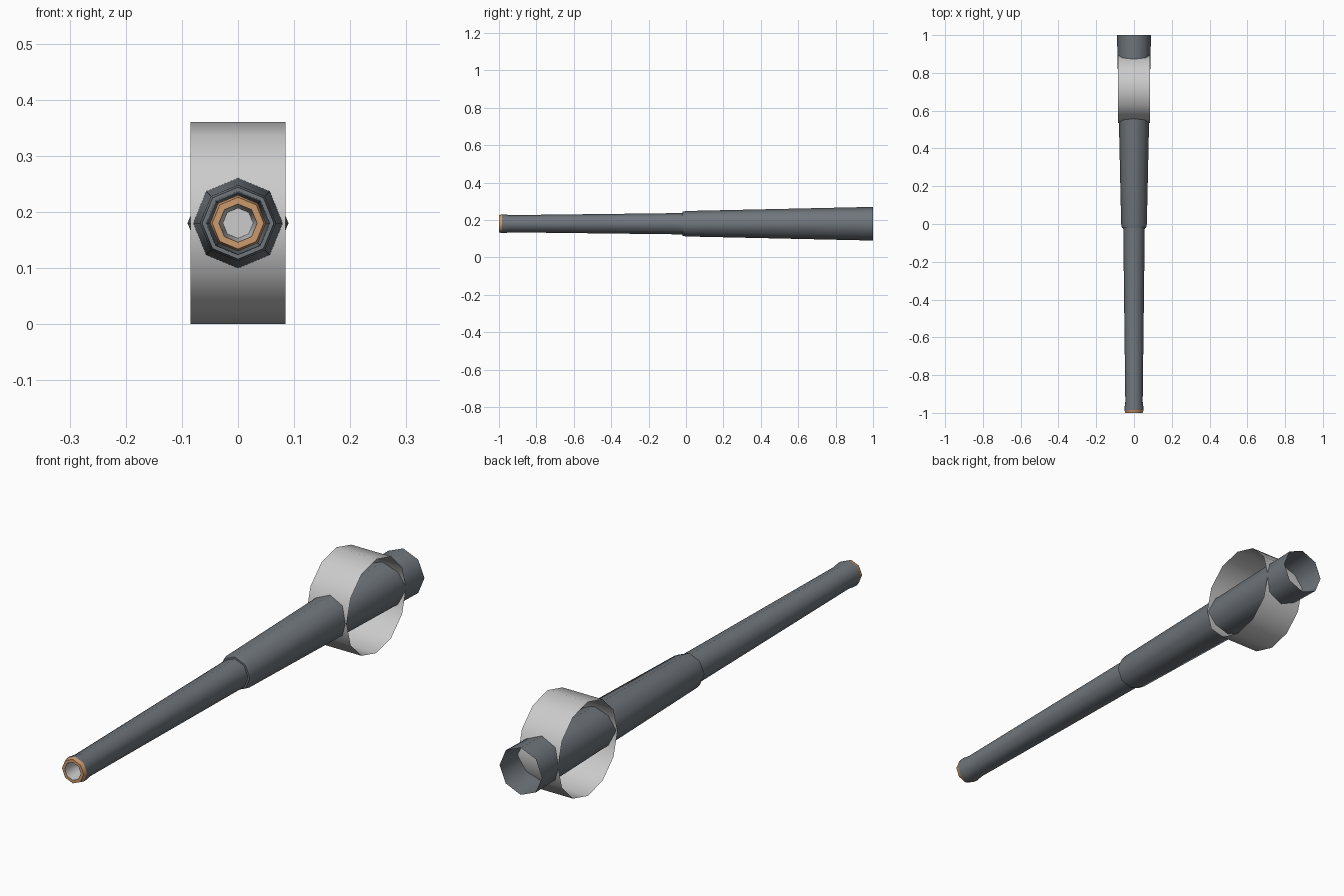
import bpy, bmesh, math

if "Cube" in bpy.data.objects:
    bpy.data.objects.remove(bpy.data.objects["Cube"])

AXIS_Z = 0.18


def material(name, rgb):
    m = bpy.data.materials.new(name)
    m.diffuse_color = (*rgb, 1)
    m.use_nodes = True
    m.node_tree.nodes["Principled BSDF"].inputs["Base Color"].default_value = m.diffuse_color
    return m


def lathe(name, profile, sides, point, cap_end=False, mat=None):
    """Sweep (radius, distance) pairs round an axis; point() places each vertex."""
    bm = bmesh.new()
    rings = []
    for r, d in profile:
        angles = [2 * math.pi * i / sides for i in range(sides)]
        rings.append([bm.verts.new(point(r * math.cos(a), r * math.sin(a), d)) for a in angles])
    for a, b in zip(rings, rings[1:]):
        for i in range(sides):
            j = (i + 1) % sides
            bm.faces.new((a[i], a[j], b[j], b[i]))
    if cap_end:
        bm.faces.new(rings[-1])
    bmesh.ops.recalc_face_normals(bm, faces=bm.faces)
    mesh = bpy.data.meshes.new(name)
    bm.to_mesh(mesh)
    bm.free()
    obj = bpy.data.objects.new(name, mesh)
    bpy.context.collection.objects.link(obj)
    if mat:
        mesh.materials.append(mat)
    bpy.ops.object.select_all(action='DESELECT')
    obj.select_set(True)
    bpy.context.view_layer.objects.active = obj
    bpy.ops.object.shade_smooth_by_angle(angle=math.radians(50))
    return obj


def along_y(u, v, d):
    return (u, d, AXIS_Z + v)


def along_x(u, v, d):
    return (d, 0.716 + u, AXIS_Z + v)


slate = material("slate_metal", (0.16, 0.18, 0.2))
copper = material("copper", (0.6, 0.32, 0.15))

# Octagonal barrel: flared muzzle, slim front tube, stepped collar, open rear sleeve
lathe("barrel", [(0.05, -0.985), (0.05, -0.97), (0.046, -0.94), (0.057, -0.02),
                 (0.064, -0.02), (0.068, 0.0), (0.09, 1.0)], 8, along_y, mat=slate)

# Coloured muzzle ring
lathe("muzzle_ring", [(0.05, -0.985), (0.046, -1.0), (0.034, -1.0)], 8, along_y, mat=copper)

# Hollow bore, closed at its inner end
bore = lathe("bore", [(0.034, -1.0), (0.027, -0.9)], 8, along_y, cap_end=True)
bore.data.flip_normals()

# Open twelve-sided trunnion drum lying across the barrel
lathe("trunnion_drum", [(0.18, -0.085), (0.18, 0.085)], 12, along_x)
